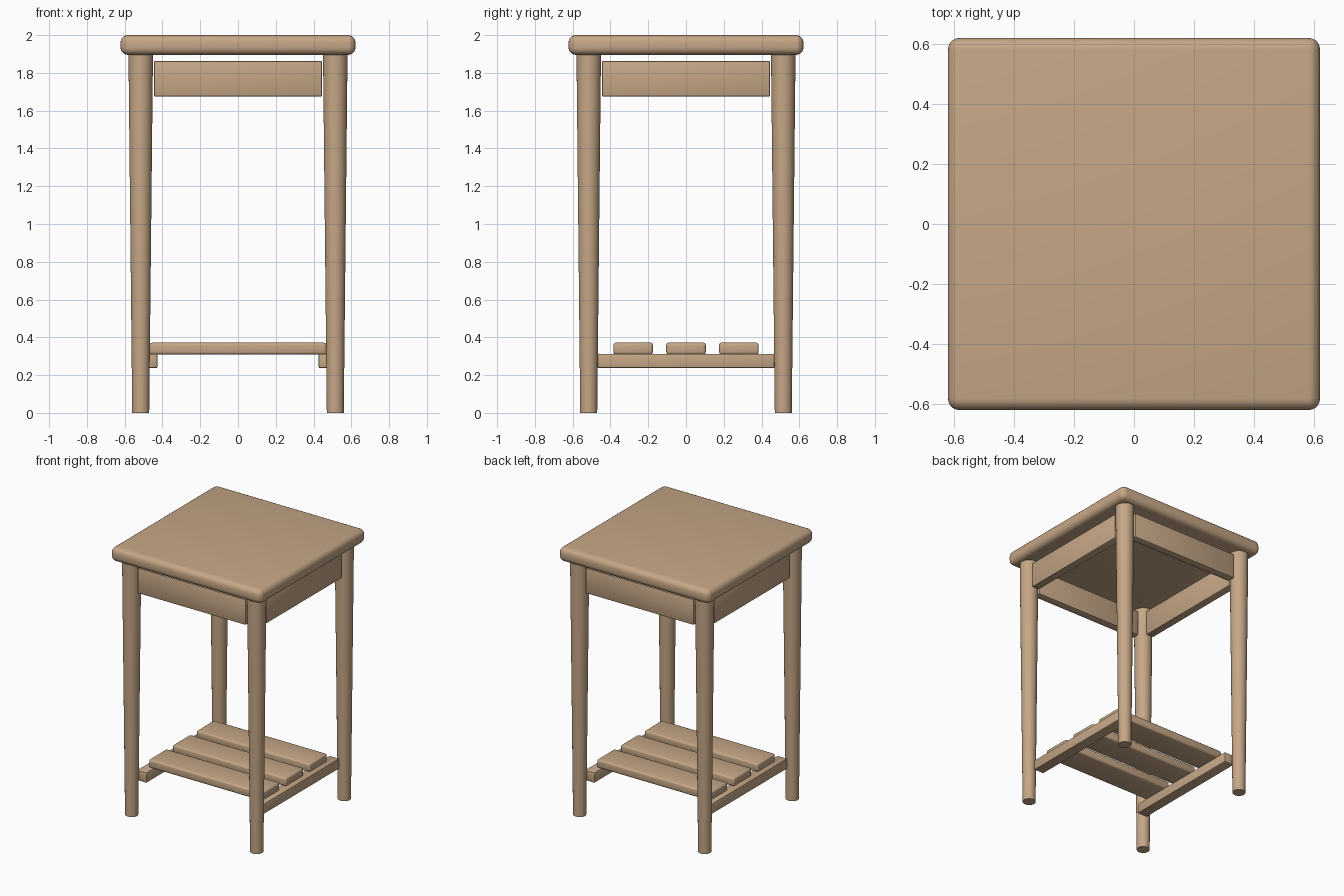
import bpy
import bmesh
import math

if "Cube" in bpy.data.objects:
    bpy.data.objects.remove(bpy.data.objects["Cube"])

wood = bpy.data.materials.new("tan wood")
wood.diffuse_color = (0.56, 0.385, 0.24, 1)
wood.use_nodes = True
wood.node_tree.nodes["Principled BSDF"].inputs["Base Color"].default_value = wood.diffuse_color


def finish(name, bm):
    mesh = bpy.data.meshes.new(name)
    bm.to_mesh(mesh)
    bm.free()
    mesh.materials.append(wood)
    ob = bpy.data.objects.new(name, mesh)
    bpy.context.collection.objects.link(ob)
    bpy.ops.object.select_all(action='DESELECT')
    ob.select_set(True)
    bpy.context.view_layer.objects.active = ob
    bpy.ops.object.shade_smooth_by_angle(angle=math.radians(35))
    return ob


def board(name, lo, hi, radius, segments=3):
    """Box between two corners with rounded edges."""
    bm = bmesh.new()
    bmesh.ops.create_cube(bm, size=1)
    for v in bm.verts:
        v.co = [l if c < 0 else h for c, l, h in zip(v.co, lo, hi)]
    bmesh.ops.bevel(bm, geom=bm.edges[:], offset=radius, segments=segments,
                    profile=0.5, affect='EDGES')
    return finish(name, bm)


def leg(name, x, y):
    """Round leg tapering towards the floor."""
    bm = bmesh.new()
    bmesh.ops.create_cone(bm, cap_ends=True, segments=32,
                          radius1=0.045, radius2=0.065, depth=1.91)
    bmesh.ops.translate(bm, verts=bm.verts, vec=(x, y, 0.955))
    return finish(name, bm)


# Square top with soft edges
board("table_top", (-0.622, -0.622, 1.895), (0.622, 0.622, 2.0), 0.04, 5)

# Four tapered legs
L = 0.515
for yn, y in (("front", -L), ("back", L)):
    for xn, x in (("left", -L), ("right", L)):
        leg(f"{yn}_{xn}_leg", x, y)

# Apron rails between the legs, just below the top
A, T = 0.445, 0.03
for name, c in (("front", -L), ("back", L)):
    board(name + "_apron", (-A, c - T, 1.675), (A, c + T, 1.863), 0.006, 2)
for name, c in (("left", -L), ("right", L)):
    board(name + "_apron", (c - T, -A, 1.675), (c + T, A, 1.863), 0.006, 2)

# Low stretchers carrying the shelf
for name, c in (("left", -0.467), ("right", 0.467)):
    board(name + "_stretcher", (c - 0.04, -0.468, 0.238), (c + 0.04, 0.468, 0.313), 0.005, 2)

# Shelf slats
for name, c in (("front", -0.28), ("middle", 0), ("back", 0.28)):
    board(name + "_slat", (-0.468, c - 0.105, 0.309), (0.468, c + 0.105, 0.372), 0.014)
